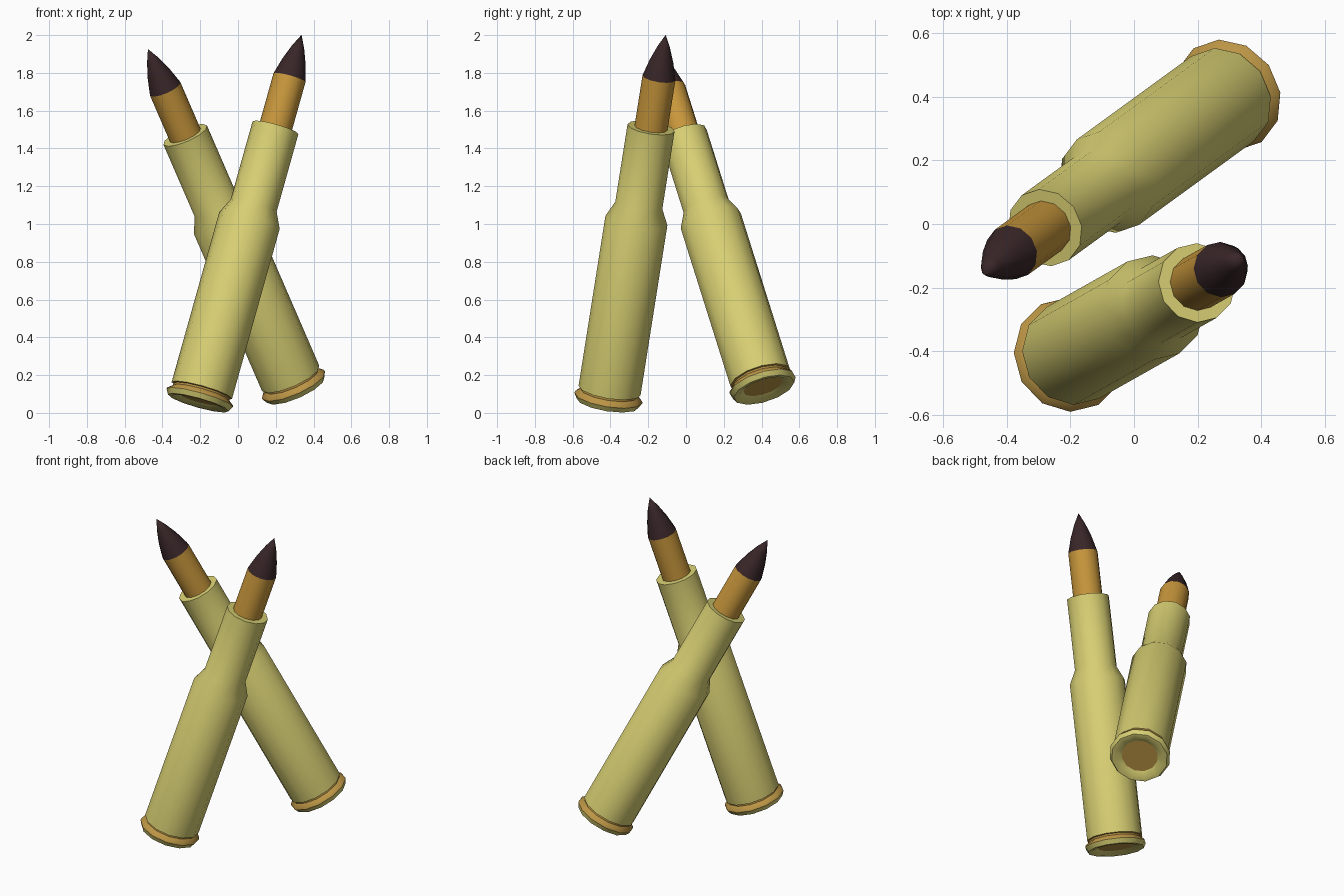
import bpy, bmesh, math
from mathutils import Vector

if "Cube" in bpy.data.objects:
    bpy.data.objects.remove(bpy.data.objects["Cube"])

SIDES = 12


def material(name, rgb):
    m = bpy.data.materials.new(name)
    m.diffuse_color = (*rgb, 1)
    m.use_nodes = True
    m.node_tree.nodes["Principled BSDF"].inputs["Base Color"].default_value = m.diffuse_color
    return m


BRASS = material("pale brass", (0.68, 0.62, 0.17))
COPPER = material("copper orange", (0.58, 0.31, 0.045))
GROOVE = material("dull bronze", (0.50, 0.30, 0.06))
DARK = material("dark tip", (0.040, 0.019, 0.021))


def lathe(name, profile, mat, base, axis):
    """Revolve (radius, height) points about an axis starting at base."""
    bm = bmesh.new()
    rings = []
    for r, h in profile:
        if r == 0:
            rings.append([bm.verts.new((0, 0, h))] * SIDES)
        else:
            rings.append([bm.verts.new((r * math.cos(2 * math.pi * i / SIDES),
                                        r * math.sin(2 * math.pi * i / SIDES), h))
                          for i in range(SIDES)])
    for a, b in zip(rings, rings[1:]):
        for i in range(SIDES):
            j = (i + 1) % SIDES
            bm.faces.new(list(dict.fromkeys((a[i], a[j], b[j], b[i]))))
    me = bpy.data.meshes.new(name)
    bm.to_mesh(me)
    bm.free()
    me.materials.append(mat)
    ob = bpy.data.objects.new(name, me)
    bpy.context.collection.objects.link(ob)
    ob.location = base
    ob.rotation_mode = 'QUATERNION'
    ob.rotation_quaternion = axis.to_track_quat('Z', 'Y')
    bpy.ops.object.select_all(action='DESELECT')
    ob.select_set(True)
    bpy.context.view_layer.objects.active = ob
    bpy.ops.object.shade_smooth_by_angle(angle=math.radians(40))


# Profiles run from bottom to top so that the faces point outward
PARTS = [
    # recessed disc in the base
    ("primer_disc", [(0, 0.02), (0.108, 0.02)], GROOVE),
    # sloping recess, flat lip and bevelled rim
    ("base_rim", [(0.108, 0.02), (0.145, 0.0), (0.167, 0.0), (0.182, 0.028)], BRASS),
    # extractor groove above the rim
    ("rim_groove", [(0.182, 0.028), (0.180, 0.036), (0.155, 0.056), (0.155, 0.066), (0.166, 0.069)], GROOVE),
    # main case with shoulder, neck and mouth
    ("case", [(0.166, 0.069), (0.166, 1.014), (0.126, 1.098), (0.126, 1.53), (0.088, 1.53)], BRASS),
    ("bullet_shank", [(0.088, 1.50), (0.088, 1.808)], COPPER),
    ("bullet_tip", [(0.088, 1.808), (0.063, 1.90), (0.033, 1.98), (0, 2.047)], DARK),
]

# Two crossed rounds: base centre and direction
ROUNDS = [
    ("front", Vector((-0.21, -0.415, 0.053)), Vector((0.545, 0.307, 1.944))),
    ("back", Vector((0.305, 0.413, 0.122)), Vector((-0.78, -0.567, 1.80))),
]
for prefix, base, axis in ROUNDS:
    for name, profile, mat in PARTS:
        lathe(prefix + "_" + name, profile, mat, base, axis)

# Flip the base discs so they face downward
for ob in bpy.data.objects:
    if ob.name.endswith("primer_disc"):
        ob.data.flip_normals()
